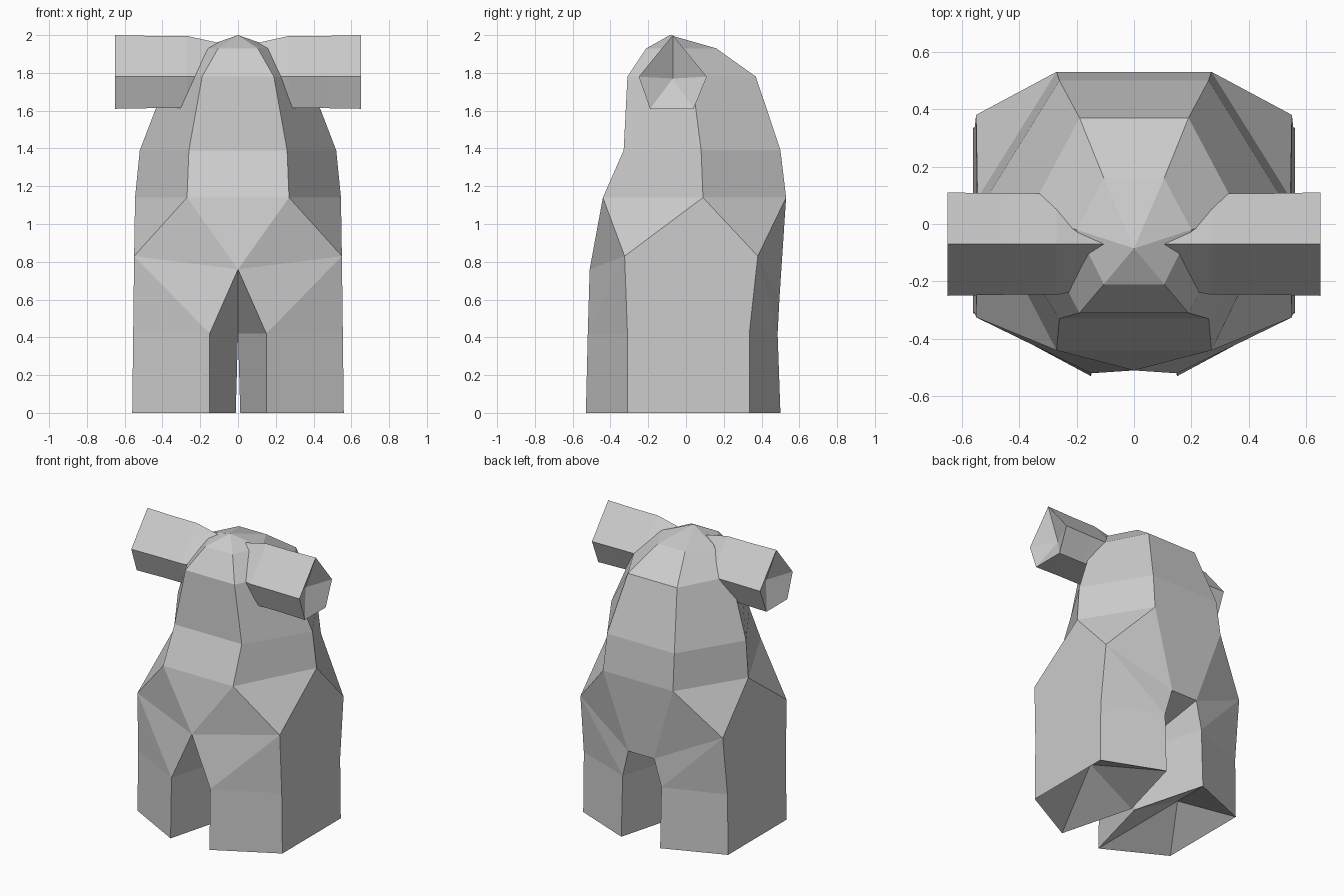
import bpy, bmesh
from mathutils import Vector

if "Cube" in bpy.data.objects:
    bpy.data.objects.remove(bpy.data.objects["Cube"])


def make_object(name, bm, mirror=False):
    bmesh.ops.recalc_face_normals(bm, faces=bm.faces)
    mesh = bpy.data.meshes.new(name)
    bm.to_mesh(mesh)
    bm.free()
    obj = bpy.data.objects.new(name, mesh)
    bpy.context.collection.objects.link(obj)
    if mirror:
        mod = obj.modifiers.new("Mirror", 'MIRROR')
        mod.merge_threshold = 0.001
    return obj


def loft(bm, rings):
    for a, b in zip(rings, rings[1:]):
        n = len(a)
        for i in range(n):
            j = (i + 1) % n
            bm.faces.new((a[i], a[j], b[j], b[i]))


def fan(bm, ring, tip):
    v = bm.verts.new(tip)
    for i in range(len(ring)):
        bm.faces.new((ring[i - 1], ring[i], v))


# Torso and head: six-sided rings (height, half front width, side width, y front/side/back)
bm = bmesh.new()
levels = [(1.14, .27, .545, -.44, .09, .53),
          (1.39, .26, .52, -.33, .08, .50),
          (1.78, .19, .37, -.31, .03, .37),
          (1.93, .105, .20, -.21, -.02, .16)]
rings = []
for z, w, s, yf, ys, yb in levels:
    pts = [(w, yf), (s, ys), (w, yb), (-w, yb), (-s, ys), (-w, yf)]
    rings.append([bm.verts.new((x, y, z)) for x, y in pts])
loft(bm, rings)
fan(bm, rings[-1], (0, -.085, 2.0))
make_object("torso", bm)

# Hips and legs: one half, mirrored
bm = bmesh.new()
V = lambda *p: bm.verts.new(p)
waist_f0, waist_b0 = V(0, -.44, 1.14), V(0, .53, 1.14)
waist_f, waist_s, waist_b = V(.27, -.44, 1.14), V(.545, .09, 1.14), V(.27, .53, 1.14)
hip_f, hip_b = V(.55, -.325, .83), V(.55, .38, .83)
crotch_f, crotch_b, crotch_b0 = V(0, -.51, .76), V(.10, .495, .61), V(0, .495, .61)

# Leg rings: outer front, front, inner, back, outer back
knee = [V(x, y, .42) for x, y in
        [(.555, -.31), (.15, -.52), (0, -.01), (.15, .485), (.555, .335)]]
foot = [V(x, y, 0) for x, y in
        [(.56, -.31), (.15, -.53), (.012, -.01), (.15, .50), (.56, .335)]]
of, f, inner, b, ob = knee
for face in [(waist_f0, waist_f, crotch_f), (waist_f, hip_f, crotch_f),
             (waist_f, waist_s, hip_f), (waist_s, hip_b, hip_f),
             (waist_s, waist_b, hip_b), (waist_b, waist_b0, crotch_b0, crotch_b),
             (waist_b, crotch_b, hip_b), (hip_b, crotch_b, b), (hip_b, b, ob),
             (hip_f, hip_b, ob, of), (crotch_f, hip_f, f), (hip_f, of, f),
             (crotch_f, f, inner), (crotch_b, inner, b),
             (crotch_b0, inner, crotch_b)]:
    bm.faces.new(face)
loft(bm, [knee, foot])
fan(bm, foot, (.36, 0, .19))  # hollow sole
make_object("hips_and_legs", bm, mirror=True)

# Arms: five-sided tubes with a narrowed root and dished ends, mirrored
bm = bmesh.new()
section = [(-.07, 2.0), (.11, 1.78), (.04, 1.61), (-.19, 1.61), (-.25, 1.78)]
centre = Vector((-.07, 1.78))
rings = []
for x, scale in [(.09, .80), (.27, .98), (.45, .98), (.65, 1)]:
    ring = []
    for p in section:
        q = centre + (Vector(p) - centre) * scale
        ring.append(bm.verts.new((x, q.x, q.y)))
    rings.append(ring)
loft(bm, rings)
fan(bm, rings[-1], (.57, -.07, 1.77))
make_object("arms", bm, mirror=True)
